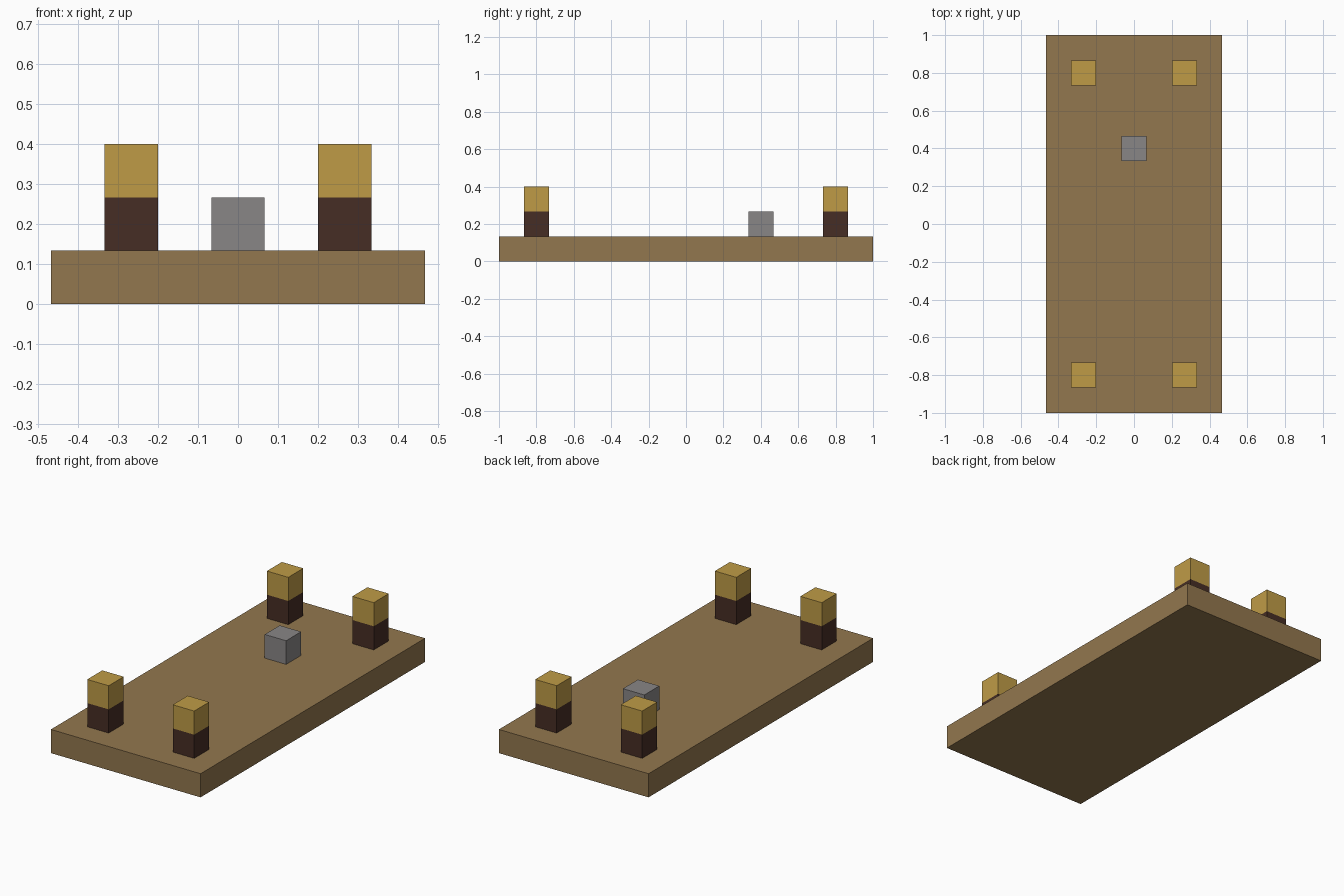
import bpy

if "Cube" in bpy.data.objects:
    bpy.data.objects.remove(bpy.data.objects["Cube"], do_unlink=True)

U = 2 / 15  # edge length of one small block


def material(name, rgb):
    mat = bpy.data.materials.new(name)
    mat.use_nodes = True
    color = (*rgb, 1)
    mat.diffuse_color = color
    mat.node_tree.nodes["Principled BSDF"].inputs["Base Color"].default_value = color
    return mat


def block(name, size, base, mat):
    """Box measured in block units, placed by the centre of its underside."""
    x, y, z = base
    bpy.ops.mesh.primitive_cube_add(size=1, location=(x * U, y * U, (z + size[2] / 2) * U))
    obj = bpy.context.object
    obj.name = name
    obj.scale = [s * U for s in size]
    bpy.ops.object.transform_apply(location=False, rotation=False, scale=True)
    obj.data.materials.append(mat)
    return obj


wood = material("brown wood", (0.29, 0.185, 0.077))
dark = material("dark brown", (0.062, 0.027, 0.018))
gold = material("gold", (0.52, 0.33, 0.062))
grey = material("grey", (0.25, 0.24, 0.24))

# Long flat board
block("board", (7, 15, 1), (0, 0, 0), wood)

# Corner posts: dark foot with a gold cap
for end, y in (("front", -6), ("back", 6)):
    for side, x in (("right", -2), ("left", 2)):
        block(f"{end}_{side}_post_foot", (1, 1, 1), (x, y, 1), dark)
        block(f"{end}_{side}_post_cap", (1, 1, 1), (x, y, 2), gold)

# Small block near the back
block("grey_block", (1, 1, 1), (0, 3, 1), grey)
